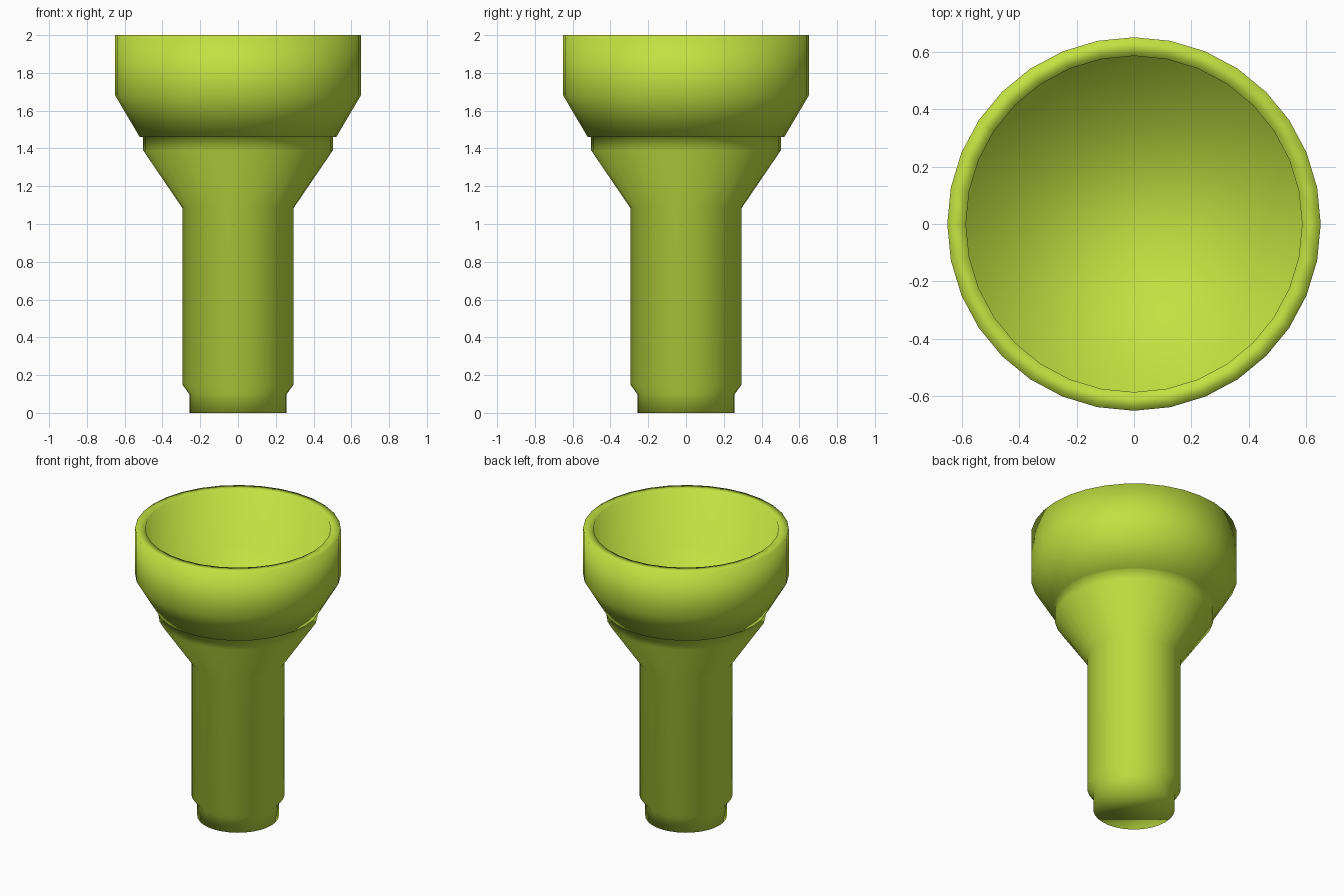
import bpy
import bmesh
import math

SEGMENTS = 32

cube = bpy.data.objects.get("Cube")
if cube:
    bpy.data.objects.remove(cube, do_unlink=True)

# Single lime colour
lime = bpy.data.materials.new("lime_green")
lime.use_nodes = True
colour = (0.54, 0.75, 0.053, 1.0)
lime.diffuse_color = colour
lime.node_tree.nodes["Principled BSDF"].inputs["Base Color"].default_value = colour


def lathe(name, profile):
    """Spin (radius, height) points about z and close both ends with flat caps."""
    bm = bmesh.new()
    angles = [2 * math.pi * i / SEGMENTS for i in range(SEGMENTS)]
    rings = [[bm.verts.new((radius * math.cos(a), radius * math.sin(a), z))
              for a in angles] for radius, z in profile]
    for low, high in zip(rings, rings[1:]):
        for i in range(SEGMENTS):
            j = (i + 1) % SEGMENTS
            bm.faces.new((low[i], low[j], high[j], high[i]))
    bm.faces.new(list(reversed(rings[0])))
    bm.faces.new(rings[-1])
    bmesh.ops.recalc_face_normals(bm, faces=bm.faces[:])
    for face in bm.faces:
        face.smooth = True
    mesh = bpy.data.meshes.new(name)
    bm.to_mesh(mesh)
    bm.free()
    mesh.materials.append(lime)
    obj = bpy.data.objects.new(name, mesh)
    bpy.context.collection.objects.link(obj)
    return obj


# Stepped foot, straight shaft and flared collar
stem = [(0.258, 0), (0.258, 0.10), (0.295, 0.15),
        (0.295, 1.085), (0.502, 1.39), (0.502, 1.46)]

# Tapered cup wall up to the flat rim
cup = [(0.52, 1.46), (0.65, 1.68), (0.65, 2.0)]

# Straight-sided recess with a flat floor
recess = [(0.585, 2.0), (0.585, 1.60)]

lathe("cup_on_stem", stem + cup + recess)
